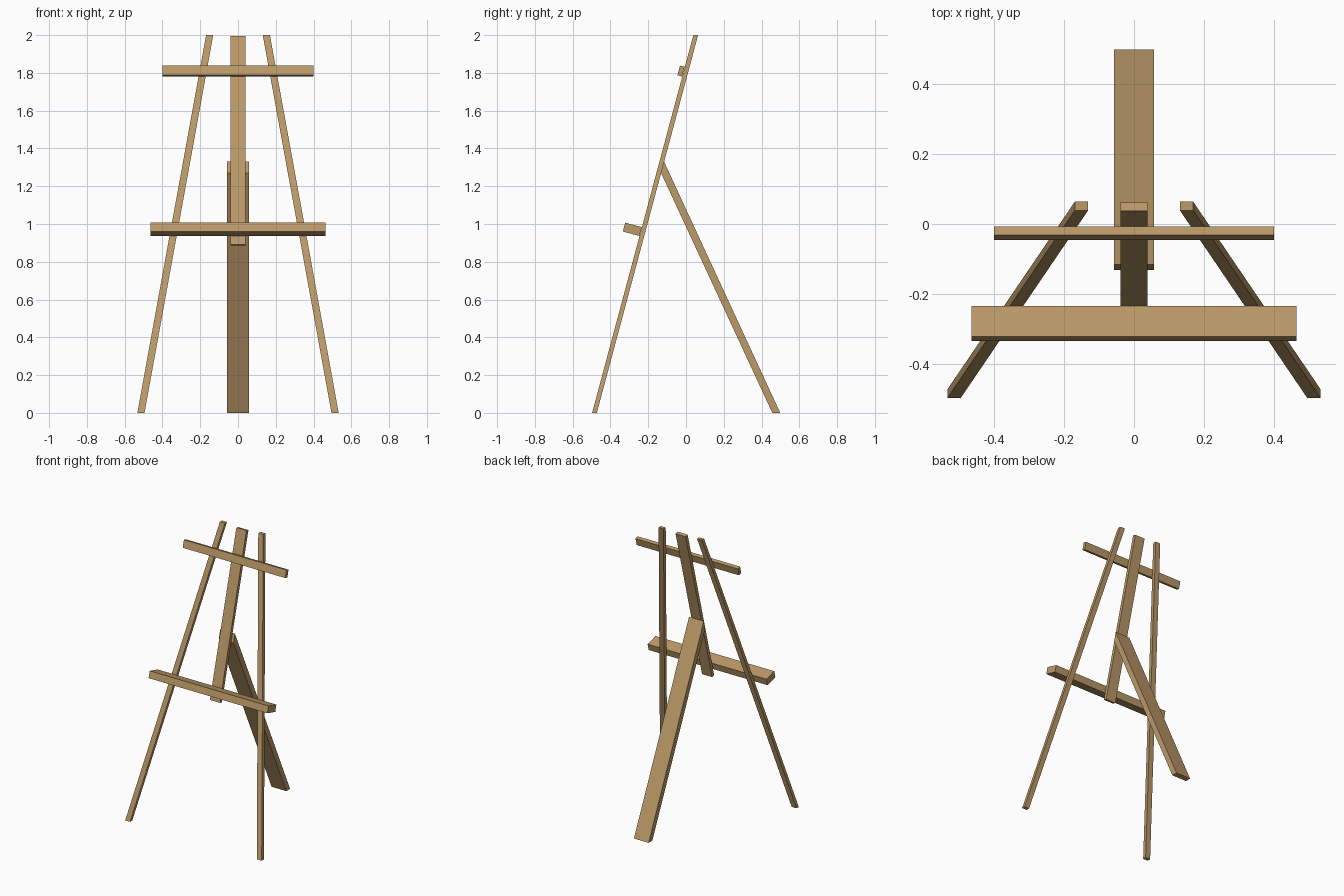
import bpy, math
from mathutils import Matrix

if "Cube" in bpy.data.objects:
    bpy.data.objects.remove(bpy.data.objects["Cube"])

TILT = math.radians(-15)   # backward lean of the easel front

wood = bpy.data.materials.new("wood")
wood.diffuse_color = (0.50, 0.32, 0.14, 1)
wood.use_nodes = True
wood.node_tree.nodes["Principled BSDF"].inputs["Base Color"].default_value = wood.diffuse_color


def make(name, verts):
    """Eight-cornered beam: four bottom corners, then four top corners."""
    faces = [(3, 2, 1, 0), (4, 5, 6, 7)]
    faces += [(i, (i + 1) % 4, (i + 1) % 4 + 4, i + 4) for i in range(4)]
    me = bpy.data.meshes.new(name)
    me.from_pydata(verts, [], faces)
    me.materials.append(wood)
    ob = bpy.data.objects.new(name, me)
    bpy.context.collection.objects.link(ob)
    return ob


def rect(cx, cy, w, d, z):
    return [(cx + sx * w / 2, cy + sy * d / 2, z)
            for sx, sy in ((-1, -1), (1, -1), (1, 1), (-1, 1))]


def tilted_box(name, size, y, z):
    w, d, h = size
    ob = make(name, rect(0, 0, w, d, -h / 2) + rect(0, 0, w, d, h / 2))
    ob.data.transform(Matrix.Translation((0, y, z)) @ Matrix.Rotation(TILT, 4, 'X'))
    return ob


# Splayed front legs, cut level at floor and top
for side, label in ((-1, "left"), (1, "right")):
    make("front_leg_" + label,
         rect(side * 0.514, -0.4845, 0.038, 0.025, 0)
         + rect(side * 0.15, 0.0515, 0.038, 0.025, 2.0))

# Central mast and the two crossbars
tilted_box("mast", (0.078, 0.024, 1.143), -0.0986, 1.44)
tilted_box("upper_crossbar", (0.80, 0.025, 0.053), -0.0265, 1.81)
tilted_box("canvas_tray", (0.928, 0.0906, 0.0482), -0.2845, 0.972)

# Rear leg, cut level at the floor and flush with the back of the mast
w = 0.0575
make("rear_leg", [
    (-w, 0.457, 0), (w, 0.457, 0), (w, 0.499, 0), (-w, 0.499, 0),
    (-w, -0.132, 1.27), (w, -0.132, 1.27), (w, -0.116, 1.33), (-w, -0.116, 1.33)])
